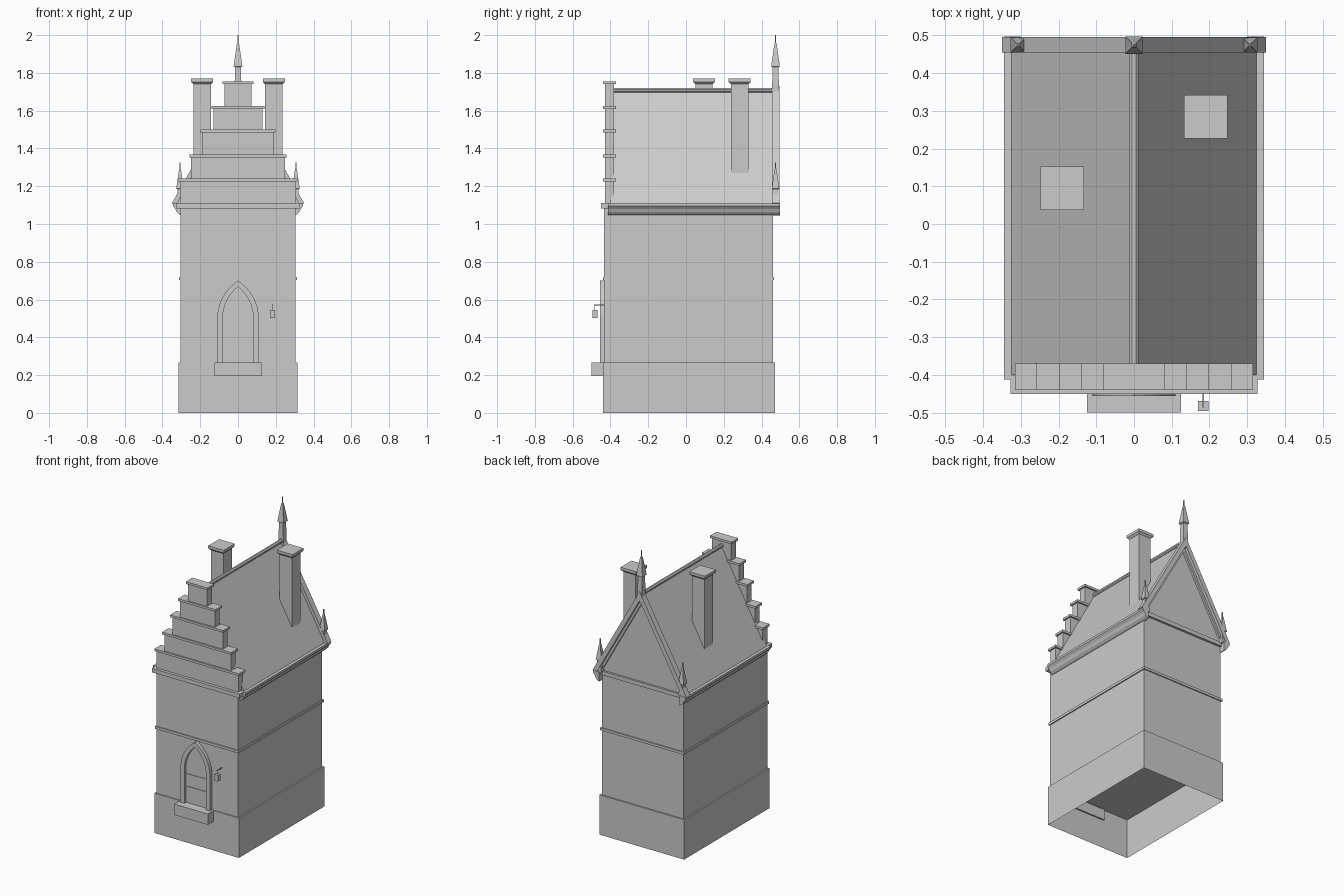
import bpy, bmesh, math
from mathutils import Vector

if "Cube" in bpy.data.objects:
    bpy.data.objects.remove(bpy.data.objects["Cube"])


def finish(name, bm):
    bmesh.ops.recalc_face_normals(bm, faces=bm.faces)
    me = bpy.data.meshes.new(name)
    bm.to_mesh(me)
    bm.free()
    ob = bpy.data.objects.new(name, me)
    bpy.context.collection.objects.link(ob)
    return ob


def box(name, x0, x1, y0, y1, z0, z1, open_bottom=False):
    bm = bmesh.new()
    bmesh.ops.create_cube(bm, size=1)
    for v in bm.verts:
        v.co = Vector(((x0 + x1) / 2 + v.co.x * (x1 - x0),
                       (y0 + y1) / 2 + v.co.y * (y1 - y0),
                       (z0 + z1) / 2 + v.co.z * (z1 - z0)))
    if open_bottom:
        low = [f for f in bm.faces if f.calc_center_median().z < z0 + 1e-4]
        bmesh.ops.delete(bm, geom=low, context='FACES_ONLY')
    return finish(name, bm)


def prism(name, pts, y0, y1):
    """Extrude an x-z outline along y."""
    bm = bmesh.new()
    f = bm.faces.new([bm.verts.new((x, y0, z)) for x, z in pts])
    ext = bmesh.ops.extrude_face_region(bm, geom=[f])
    for v in ext['geom']:
        if isinstance(v, bmesh.types.BMVert):
            v.co.y = y1
    return finish(name, bm)


def square_stack(name, cx, cy, rings):
    """Square-section turned shape from (half width, z) rings."""
    bm = bmesh.new()
    prev = None
    for h, z in rings:
        ring = [bm.verts.new((cx + h * a, cy + h * b, z))
                for a, b in ((-1, -1), (1, -1), (1, 1), (-1, 1))]
        if prev:
            for i in range(4):
                j = (i + 1) % 4
                bm.faces.new((prev[i], prev[j], ring[j], ring[i]))
        else:
            bm.faces.new(ring)
        prev = ring
    bm.faces.new(prev)
    return finish(name, bm)


def arch(w, spring, top, base, n=8):
    """Pointed arch outline, from right foot over the apex to left foot."""
    h = top - spring
    c = (w * w - h * h) / (2 * w)
    r = w - c
    end = math.atan2(h, -c)
    right = [(w, base)] + [(c + r * math.cos(end * i / n),
                            spring + r * math.sin(end * i / n)) for i in range(n + 1)]
    return right + [(-x, z) for x, z in reversed(right[:-1])]


# Walls
box("plinth", -0.315, 0.315, -0.44, 0.47, 0, 0.268, open_bottom=True)
box("tower_body", -0.305, 0.305, -0.433, 0.46, 0.266, 1.10)
box("string_course", -0.312, 0.312, -0.44, 0.467, 0.703, 0.72)
box("cornice", -0.327, 0.327, -0.45, 0.475, 1.083, 1.11)

# Roof with eaves mouldings and ridge roll
prism("roof", [(-0.33, 1.10), (0.33, 1.10), (0, 1.70)], -0.40, 0.462)
for s, side in ((1, "right"), (-1, "left")):
    eave = [(0.30, 1.045), (0.312, 1.05), (0.324, 1.062), (0.332, 1.08),
            (0.345, 1.095), (0.345, 1.11), (0.30, 1.11)]
    prism("eaves_" + side, [(s * x, z) for x, z in eave], -0.412, 0.497)
ridge = [(0.013 * math.cos(i * math.pi / 4 + math.pi / 8),
          1.708 + 0.013 * math.sin(i * math.pi / 4 + math.pi / 8)) for i in range(8)]
prism("ridge_roll", ridge, -0.38, 0.46)

# Stepped front gable with capstones
widths = [0.305, 0.248, 0.188, 0.13, 0.071]
levels = [1.11, 1.24, 1.368, 1.50, 1.625, 1.755]
for i, w in enumerate(widths):
    box(f"gable_step_{i + 1}", -w, w, -0.43, -0.38, levels[i] - 0.01, levels[i + 1] - 0.01)
    c = w + 0.01
    box(f"gable_cap_{i + 1}", -c, c, -0.44, -0.37, levels[i + 1] - 0.015, levels[i + 1])

# Rear gable boards: broad outer strip with a thinner inner fillet
for s, side in ((1, "right"), (-1, "left")):
    board = [(0, 1.73), (0.35, 1.11), (0.322, 1.10), (0, 1.67)]
    prism("gable_board_" + side, [(s * x, z) for x, z in board], 0.455, 0.495)
    fillet = [(0, 1.67), (0.322, 1.10), (0.305, 1.10), (0, 1.64)]
    prism("gable_fillet_" + side, [(s * x, z) for x, z in fillet], 0.455, 0.475)

# Rear pinnacles
for s, side in ((1, "right"), (-1, "left")):
    square_stack("corner_pinnacle_" + side, s * 0.307, 0.474,
                 [(0.019, 1.10), (0.013, 1.185), (0.020, 1.187), (0.005, 1.29),
                  (0.003, 1.295), (0.003, 1.325)])
square_stack("ridge_pinnacle", 0, 0.474,
             [(0.018, 1.66), (0.018, 1.735), (0.015, 1.83), (0.023, 1.835),
              (0.006, 1.955), (0.003, 1.96), (0.003, 2.0)])

# Chimneys
for x, y, side in ((0.19, 0.284, "right"), (-0.19, 0.095, "left")):
    box("chimney_" + side, x - 0.046, x + 0.046, y - 0.046, y + 0.046, 1.27, 1.755)
    square_stack("chimney_cap_" + side, x, y,
                 [(0.046, 1.74), (0.058, 1.752), (0.058, 1.77)])

# Door surround: bridge outer and inner arch outlines
outer = arch(0.11, 0.50, 0.70, 0.265)
inner = arch(0.081, 0.50, 0.668, 0.265)
prism("door_surround", outer + inner[::-1], -0.456, -0.425)
prism("door", inner, -0.437, -0.425)
for i, z in enumerate((0.375, 0.46)):
    box(f"door_strap_{i + 1}", -0.078, 0.078, -0.441, -0.435, z - 0.005, z + 0.005)
box("door_step", -0.125, 0.125, -0.50, -0.43, 0.195, 0.268)

# Hanging lantern on a bracket
box("lantern_bracket", 0.181, 0.186, -0.486, -0.43, 0.568, 0.573)
box("lantern_hanger", 0.182, 0.185, -0.484, -0.481, 0.54, 0.571)
box("lantern", 0.170, 0.197, -0.496, -0.469, 0.503, 0.546)
